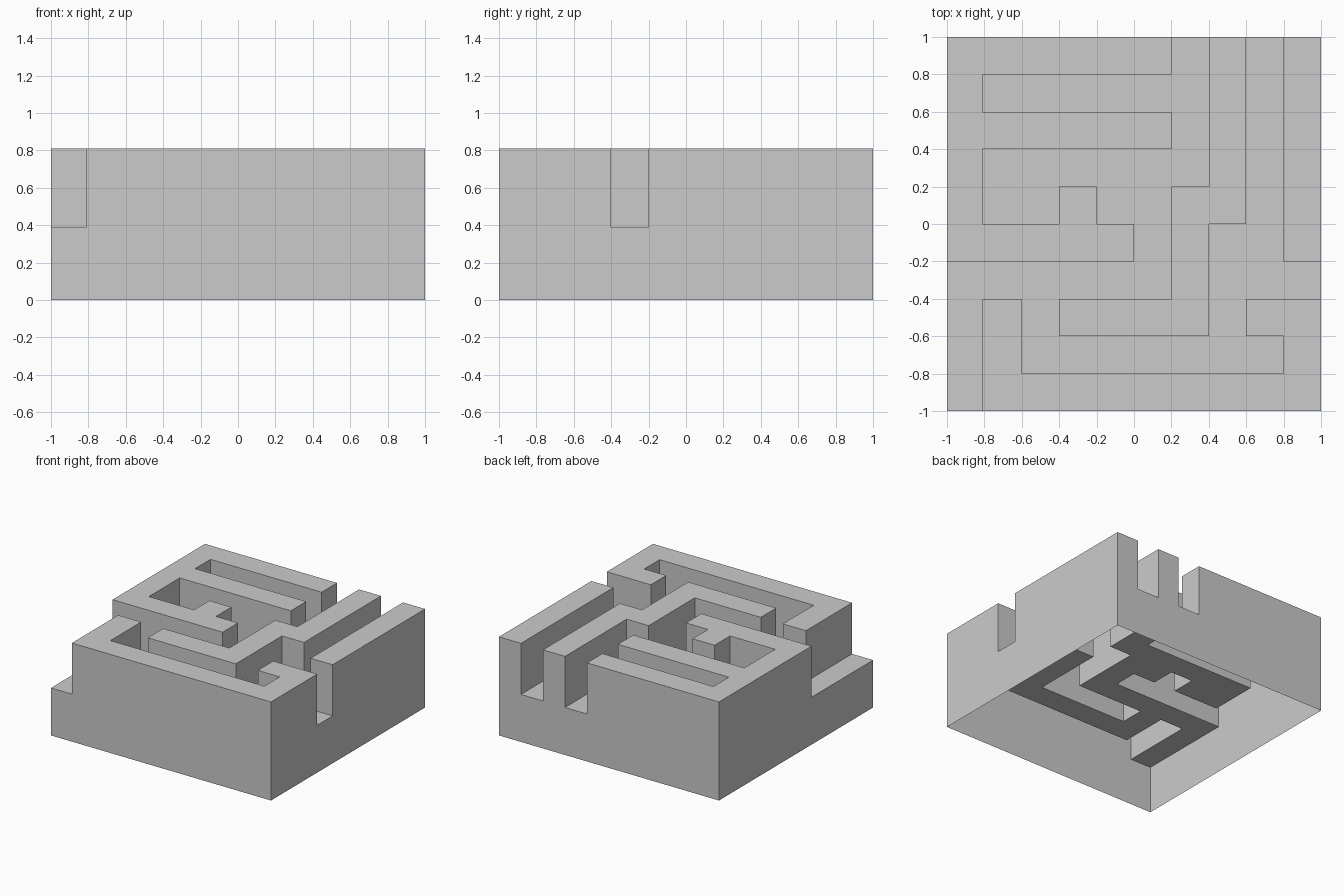
import bpy, bmesh

if "Cube" in bpy.data.objects:
    bpy.data.objects.remove(bpy.data.objects["Cube"])

TOP, FLOOR = 0.81, 0.39

# Maze plan seen from above, back row first: '#' raised wall, '.' groove
PLAN = [
    "######.#.#",
    "#......#.#",
    "######.#.#",
    "#......#.#",
    "#..#..##.#",
    "#####.#..#",
    "......#...",
    ".#.####.##",
    ".#.......#",
    ".#########",
][::-1]
N = len(PLAN)
XS = [-1 + 0.2 * i for i in range(N + 1)]
YS = list(XS)
XS[1] = -0.81


def height(i, j):
    if not (0 <= i < N and 0 <= j < N):
        return 0.0
    return TOP if PLAN[j][i] == "#" else FLOOR


bm = bmesh.new()


def face(pts):
    bm.faces.new([bm.verts.new(p) for p in pts])


def wall(a, b, low, high):
    face([(*a, low), (*b, low), (*b, high), (*a, high)])


# Wall tops, groove floors and every vertical step; the underside stays open
for j in range(N):
    for i in range(N):
        h = height(i, j)
        c = [(XS[i], YS[j]), (XS[i + 1], YS[j]),
             (XS[i + 1], YS[j + 1]), (XS[i], YS[j + 1])]
        face([(*p, h) for p in c])
        for k, (di, dj) in enumerate([(0, -1), (1, 0), (0, 1), (-1, 0)]):
            a, b, other = c[k], c[(k + 1) % 4], height(i + di, j + dj)
            if other == 0:
                wall(a, b, 0, FLOOR)
            if h == TOP and other < TOP:
                wall(a, b, FLOOR, TOP)

# Weld the cells and merge flat areas into single clean faces
bmesh.ops.remove_doubles(bm, verts=bm.verts, dist=0.0001)
bmesh.ops.dissolve_limit(bm, angle_limit=0.01, verts=bm.verts, edges=bm.edges)

mesh = bpy.data.meshes.new("maze_block")
bm.to_mesh(mesh)
bm.free()
bpy.context.collection.objects.link(bpy.data.objects.new("maze_block", mesh))
